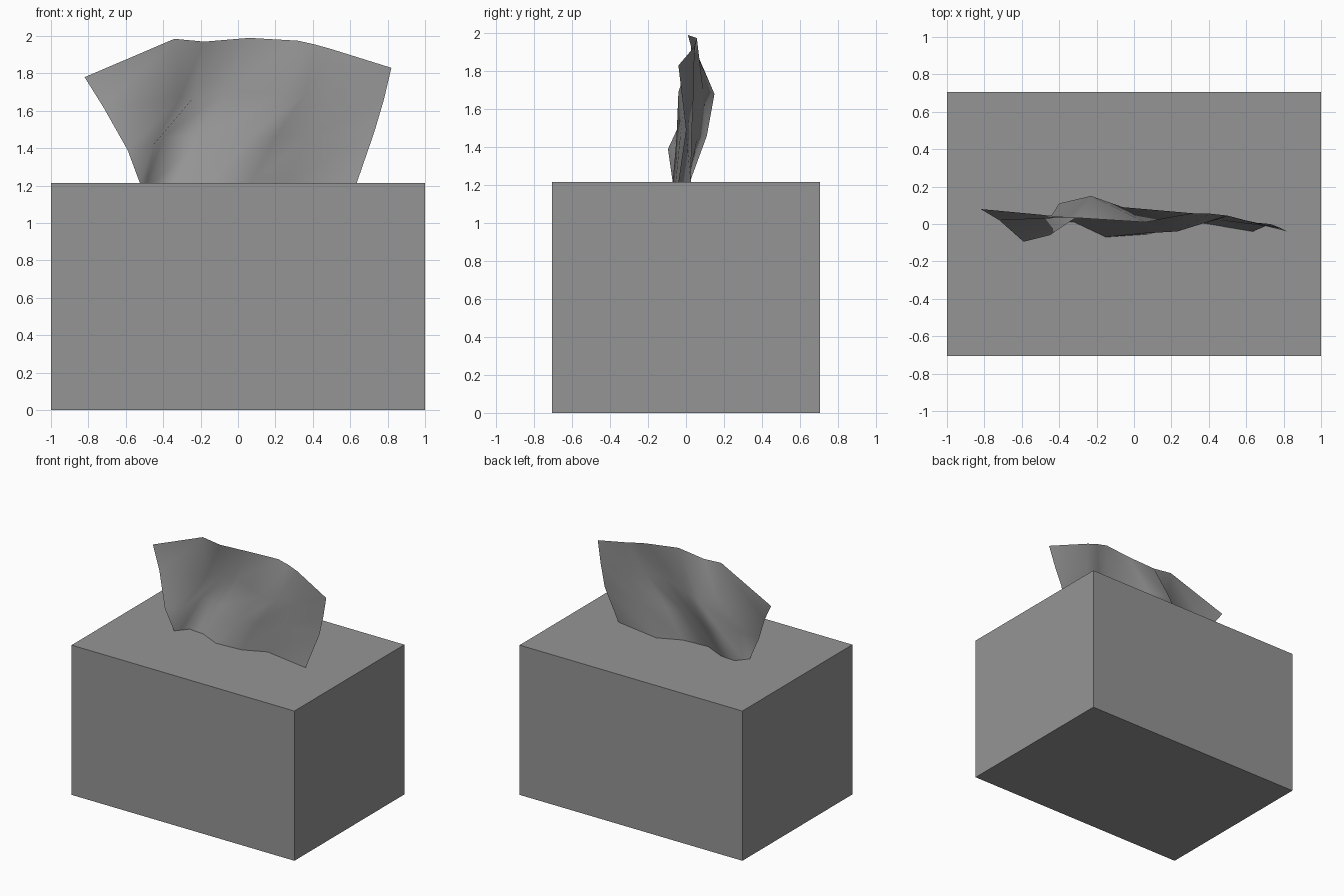
import bpy
import bmesh

cube = bpy.data.objects.get("Cube")
if cube:
    bpy.data.objects.remove(cube, do_unlink=True)

BOX_SIZE = (2.0, 1.41, 1.215)
TOP = BOX_SIZE[2]


def make_material(name, color):
    mat = bpy.data.materials.new(name)
    mat.use_nodes = True
    mat.diffuse_color = color
    shader = next(n for n in mat.node_tree.nodes if n.type == "BSDF_PRINCIPLED")
    shader.inputs["Base Color"].default_value = color
    return mat


def make_object(name, bm, material):
    mesh = bpy.data.meshes.new(name)
    bm.to_mesh(mesh)
    bm.free()
    mesh.materials.append(material)
    obj = bpy.data.objects.new(name, mesh)
    bpy.context.collection.objects.link(obj)
    return obj


def loft_rows(bm, rows):
    """Join successive rows of points into one open sheet of quads."""
    grid = [[bm.verts.new(point) for point in row] for row in rows]
    for low, high in zip(grid, grid[1:]):
        for i in range(len(low) - 1):
            face = bm.faces.new((low[i], low[i + 1], high[i + 1], high[i]))
            face.smooth = True


grey = make_material("plain grey", (0.3, 0.3, 0.3, 1.0))

# Closed carton standing on the ground
bm = bmesh.new()
bmesh.ops.create_cube(bm, size=1.0)
bmesh.ops.scale(bm, vec=BOX_SIZE, verts=bm.verts)
bmesh.ops.translate(bm, vec=(0, 0, TOP / 2), verts=bm.verts)
make_object("tissue_box", bm, grey)

# Sheet rising from the carton, its folds leaning as they climb
slot_row = [(x, y, TOP) for x, y in (
    (-.525, -.07), (-.49, -.03), (-.45, .02), (-.32, .01),
    (-.15, -.07), (.07, -.055), (.25, .025), (.635, -.04))]
lower_row = [
    (-.59, -.095, 1.39), (-.45, -.06, 1.42), (-.4, .11, 1.46), (-.2, .06, 1.45),
    (.05, -.05, 1.45), (.2, -.03, 1.46), (.38, .03, 1.47), (.73, 0, 1.49)]
upper_row = [
    (-.72, .02, 1.62), (-.31, .035, 1.67), (-.23, .15, 1.68), (-.06, .09, 1.7),
    (.23, -.04, 1.69), (.36, 0, 1.69), (.5, .04, 1.68), (.78, -.02, 1.66)]
rim_row = [
    (-.82, .08, 1.78), (-.34, .035, 1.985), (-.18, .025, 1.97), (.06, .01, 1.99),
    (.32, .057, 1.975), (.41, .055, 1.955), (.5, .045, 1.93), (.82, -.04, 1.83)]
bm = bmesh.new()
loft_rows(bm, [slot_row, lower_row, upper_row, rim_row])
make_object("tissue_sheet", bm, grey)
